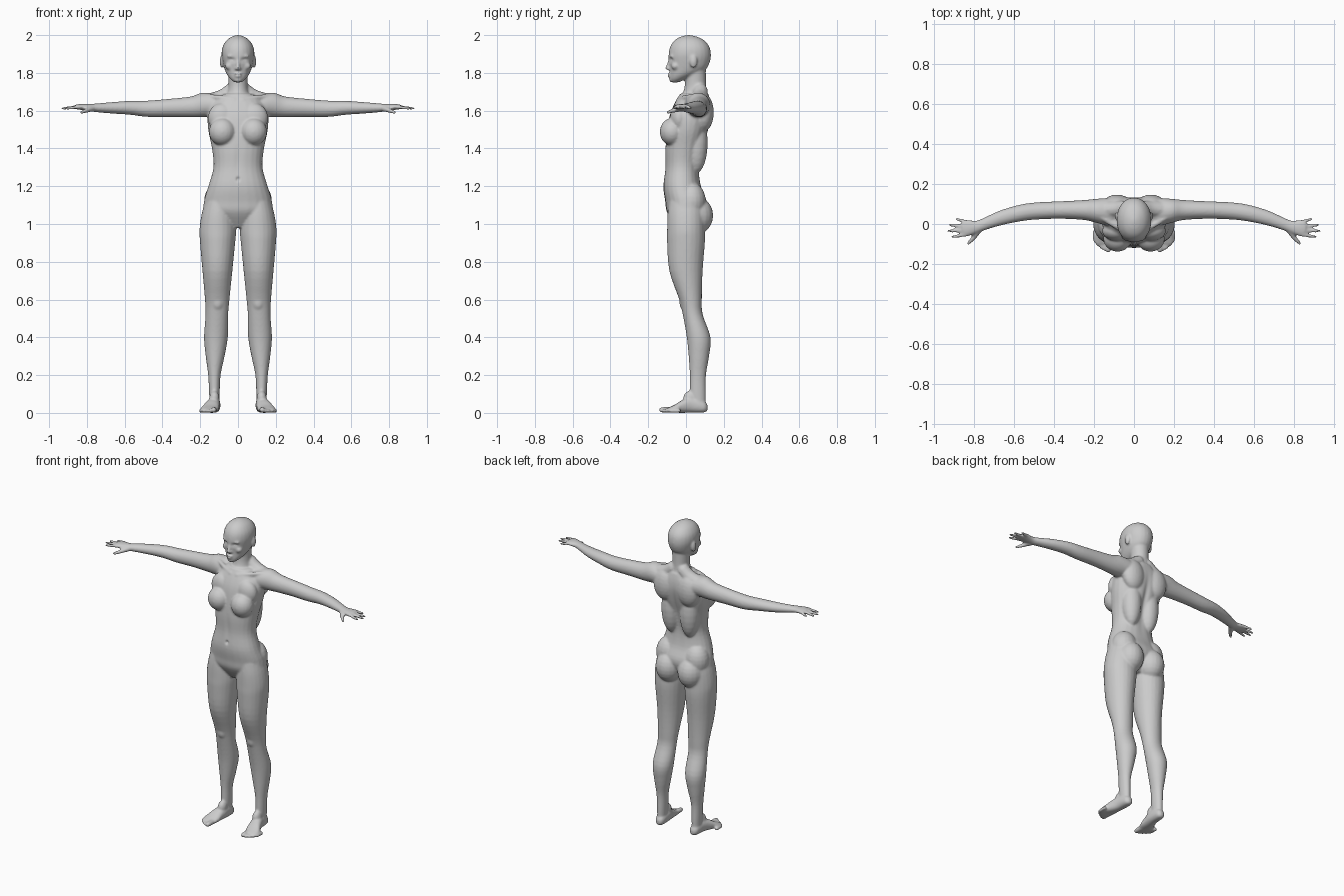
import bpy
import bmesh
from math import cos, sin, pi, exp, copysign
from mathutils import Vector, Matrix

cube = bpy.data.objects.get("Cube")
if cube:
    bpy.data.objects.remove(cube, do_unlink=True)

skin = bpy.data.materials.new("plain grey")
skin.use_nodes = True
grey = (.6, .6, .6, 1)
skin.diffuse_color = grey
skin.node_tree.nodes["Principled BSDF"].inputs["Base Color"].default_value = grey

bm = bmesh.new()
RIGHTWARD, BACKWARD, UPWARD = Matrix.Identity(3)
SECTION_PLANES = {
    "arm": (BACKWARD, UPWARD),
    "foot": (RIGHTWARD, UPWARD),
    "upright": (RIGHTWARD, BACKWARD),
}


def ring(x=0, y=0, z=0, wide=0, deep=0):
    """One cross-section: its centre and two half-sizes."""
    return Vector((x, y, z, wide, deep))


def smooth_path(points, steps=4):
    """Catmull-Rom interpolation of vectors of any length."""
    padded = [points[0], *points, points[-1]]
    result = []
    for before, start, end, after in zip(padded, padded[1:], padded[2:], padded[3:]):
        leave, arrive = (end - before) / 2, (after - start) / 2
        for step in range(steps):
            t = step / steps
            bend = (end - start) * 3 - leave * 2 - arrive
            twist = (start - end) * 2 + leave + arrive
            result.append(start + (leave + (bend + twist * t) * t) * t)
    return result + [points[-1]]


def skin_over(loops, side):
    """Closed tube through loops of points, optionally mirrored."""
    rows = [[bm.verts.new((p.x * side, p.y, p.z)) for p in loop] for loop in loops]
    for low, high in zip(rows, rows[1:]):
        for k in range(len(low)):
            bm.faces.new((low[k - 1], low[k], high[k], high[k - 1]))
    bm.faces.new(rows[0])
    bm.faces.new(rows[-1])


def loft(plane, sections, side=1, power=2.0, count=24):
    """Tube over superelliptic cross-sections."""
    across, along = SECTION_PLANES[plane]
    loops = []
    for section in smooth_path(sections):
        loop = []
        for k in range(count):
            c, s = cos(2 * pi * k / count), sin(2 * pi * k / count)
            u = section[3] * copysign(abs(c) ** (2 / power), c)
            v = section[4] * copysign(abs(s) ** (2 / power), s)
            loop.append(section.xyz + across * u + along * v)
        loops.append(loop)
    skin_over(loops, side)


def cord(*points, thick, end, side=1, count=12):
    """Tapering rod along the points with domed ends."""
    path = smooth_path([Vector(p) for p in points])
    last = len(path) - 1
    loops = []
    for i, point in enumerate(path):
        direction = path[min(i + 1, last)] - path[max(i - 1, 0)]
        turn = direction.to_track_quat("Z", "Y")
        radius = thick + (end - thick) * i / last
        domes = {0: (-1.3, -.8, 0), last: (0, .8, 1.3)}
        for tilt in domes.get(i, (0,)):
            angles = [2 * pi * k / count for k in range(count)]
            loops.append([point + turn @ Vector((cos(a) * cos(tilt), sin(a) * cos(tilt), sin(tilt))) * radius
                          for a in angles])
    skin_over(loops, side)


def ball(at, size, side=1):
    matrix = Matrix.Translation((at[0] * side, *at[1:])) @ Matrix.Diagonal((*size, 1))
    bmesh.ops.create_uvsphere(bm, u_segments=20, v_segments=12, radius=1, matrix=matrix)


# Torso
loft("upright", [
    ring(z=.98, wide=.04, deep=.05), ring(z=1.06, wide=.17, deep=.1),
    ring(z=1.12, wide=.18, deep=.11), ring(z=1.2, y=-.02, wide=.157, deep=.1),
    ring(z=1.3, y=-.02, wide=.13, deep=.09), ring(z=1.4, y=-.01, wide=.138, deep=.1),
    ring(z=1.5, y=.01, wide=.158, deep=.11), ring(z=1.58, y=.025, wide=.16, deep=.11),
    ring(z=1.64, y=.036, wide=.14, deep=.096), ring(z=1.69, y=.044, wide=.08, deep=.075),
], power=2.2)

# Neck
loft("upright", [
    ring(z=1.62, y=.04, wide=.08, deep=.07), ring(z=1.67, y=.045, wide=.065, deep=.07),
    ring(z=1.73, y=.05, wide=.051, deep=.057), ring(z=1.83, y=.05, wide=.055, deep=.055),
])

# Skull and jaw
loft("upright", [
    ring(z=1.75, y=-.058, wide=.018, deep=.02), ring(z=1.765, y=-.045, wide=.038, deep=.04),
    ring(z=1.79, y=-.016, wide=.058, deep=.07), ring(z=1.82, y=.01, wide=.071, deep=.096),
    ring(z=1.86, y=.018, wide=.081, deep=.109), ring(z=1.9, y=.02, wide=.087, deep=.112),
    ring(z=1.94, y=.02, wide=.081, deep=.103), ring(z=1.973, y=.018, wide=.06, deep=.078),
    ring(z=1.992, y=.015, wide=.032, deep=.042), ring(z=2, y=.015, wide=.006, deep=.008),
], power=2.1)

# Nose, lips and chin
cord((0, -.084, 1.872), (0, -.092, 1.845), (0, -.1, 1.825), thick=.008, end=.01)
ball(at=(0, -.088, 1.794), size=(.02, .012, .006))
ball(at=(0, -.086, 1.783), size=(.018, .012, .007))
ball(at=(0, -.073, 1.764), size=(.022, .016, .015))

for side in (1, -1):
    # Nostril, brow, cheek, ear and collar bone
    ball(at=(.01, -.092, 1.822), size=(.008, .01, .007), side=side)
    ball(at=(.03, -.071, 1.888), size=(.03, .016, .009), side=side)
    ball(at=(.046, -.056, 1.836), size=(.022, .022, .02), side=side)
    ball(at=(.085, .04, 1.86), size=(.012, .02, .034), side=side)
    cord((.02, -.04, 1.655), (.09, -.01, 1.668), (.17, .04, 1.675), thick=.014, end=.014, side=side)

    # Chest, shoulder blade, back, seat and hip
    ball(at=(.083, -.073, 1.488), size=(.071, .066, .073), side=side)
    ball(at=(.085, -.035, 1.56), size=(.075, .05, .08), side=side)
    ball(at=(.085, .095, 1.59), size=(.075, .052, .1), side=side)
    ball(at=(.065, .055, 1.43), size=(.062, .06, .16), side=side)
    ball(at=(.08, .055, 1.045), size=(.082, .089, .1), side=side)
    ball(at=(.1, .03, 1.12), size=(.08, .075, .1), side=side)

    # Slope from neck to shoulder
    cord((.03, .075, 1.71), (.08, .075, 1.672), (.16, .07, 1.645), thick=.04, end=.044, side=side)

    # Arm and palm
    loft("arm", [
        ring(x=.06, y=.06, z=1.63, wide=.06, deep=.05), ring(x=.12, y=.06, z=1.63, wide=.07, deep=.06),
        ring(x=.19, y=.066, z=1.63, wide=.06, deep=.065), ring(x=.25, y=.07, z=1.62, wide=.05, deep=.055),
        ring(x=.36, y=.07, z=1.615, wide=.044, deep=.048), ring(x=.48, y=.066, z=1.61, wide=.043, deep=.043),
        ring(x=.57, y=.055, z=1.615, wide=.042, deep=.037), ring(x=.67, y=.03, z=1.615, wide=.038, deep=.03),
        ring(x=.75, z=1.615, wide=.032, deep=.023), ring(x=.79, y=-.015, z=1.617, wide=.032, deep=.019),
        ring(x=.83, y=-.02, z=1.62, wide=.041, deep=.016), ring(x=.86, y=-.02, z=1.62, wide=.04, deep=.012),
    ], side=side)

    # Fanned fingers, then the thumb
    for i in range(4):
        tip = Vector((.93 - .013 * (i - 1.8) ** 2, .025 - .03 * i, 1.612))
        knuckle = Vector((.84, .01 - .021 * i, 1.62))
        cord(knuckle, tip, thick=.011, end=.007, side=side)
    cord((.775, -.03, 1.61), (.805, -.07, 1.6), (.83, -.098, 1.59), thick=.016, end=.008, side=side)

    # Leg
    loft("upright", [
        ring(z=1.12, x=.1, wide=.075, deep=.09), ring(z=1.05, x=.105, wide=.088, deep=.098),
        ring(z=.97, x=.107, wide=.097, deep=.1), ring(z=.9, x=.108, wide=.093, deep=.1),
        ring(z=.75, x=.109, wide=.079, deep=.088), ring(z=.6, x=.11, y=.024, wide=.065, deep=.06),
        ring(z=.52, x=.112, y=.036, wide=.06, deep=.053), ring(z=.4, x=.117, y=.067, wide=.063, deep=.063),
        ring(z=.3, x=.121, y=.068, wide=.05, deep=.054), ring(z=.2, x=.125, y=.063, wide=.033, deep=.043),
        ring(z=.1, x=.125, y=.063, wide=.028, deep=.042), ring(z=.03, x=.125, y=.068, wide=.025, deep=.036),
    ], side=side)
    ball(at=(.108, 0, .585), size=(.036, .035, .05), side=side)

    # Foot and toes
    loft("foot", [
        ring(y=.114, x=.123, z=.027, wide=.012, deep=.015), ring(y=.095, x=.124, z=.032, wide=.028, deep=.03),
        ring(y=.03, x=.127, z=.042, wide=.034, deep=.041), ring(y=-.02, x=.138, z=.034, wide=.04, deep=.034),
        ring(y=-.06, x=.149, z=.022, wide=.047, deep=.021), ring(y=-.1, x=.156, z=.013, wide=.04, deep=.012),
    ], side=side, power=2.3)
    ball(at=(.125, .02, .075), size=(.027, .035, .042), side=side)
    for i in range(5):
        thick = .011 if i else .016
        tip = Vector((.128 + .017 * i, .003 * i * i - .13, thick))
        cord(tip + BACKWARD * .045, tip, thick=thick, end=thick * .9, side=side)

bmesh.ops.recalc_face_normals(bm, faces=bm.faces)
body = bpy.data.objects.new("body", bpy.data.meshes.new("body parts"))
bm.to_mesh(body.data)
bm.free()
bpy.context.collection.objects.link(body)

# Fuse the parts into one skin
fuse = body.modifiers.new("fuse", "REMESH")
fuse.mode = "VOXEL"
fuse.voxel_size = .006
soften = body.modifiers.new("soften", "SMOOTH")
soften.iterations = 7
fused = bpy.data.meshes.new_from_object(body.evaluated_get(bpy.context.evaluated_depsgraph_get()))
body.modifiers.clear()
body.data = fused


def press(at, reach, depth):
    """Push the skin along y with a soft falloff, on both sides."""
    for vert in fused.vertices:
        if abs(vert.co.z - at[2]) < reach[2] * 2.5:
            offset = Vector((abs(vert.co.x), vert.co.y, vert.co.z)) - Vector(at)
            vert.co.y += depth * exp(-sum((a / r) ** 2 for a, r in zip(offset, reach)))


# Eye sockets, eyeballs, mouth line, navel, spine and midline
press(at=(.033, -.085, 1.868), reach=(.016, .03, .011), depth=.012)
press(at=(.033, -.08, 1.865), reach=(.011, .03, .006), depth=-.006)
press(at=(0, -.095, 1.789), reach=(.018, .03, .004), depth=.004)
press(at=(0, -.12, 1.237), reach=(.008, .03, .01), depth=.012)
press(at=(0, .12, 1.42), reach=(.018, .06, .16), depth=-.012)
press(at=(0, -.11, 1.34), reach=(.015, .04, .08), depth=.004)

fused.materials.clear()
fused.materials.append(skin)
fused.shade_smooth()
